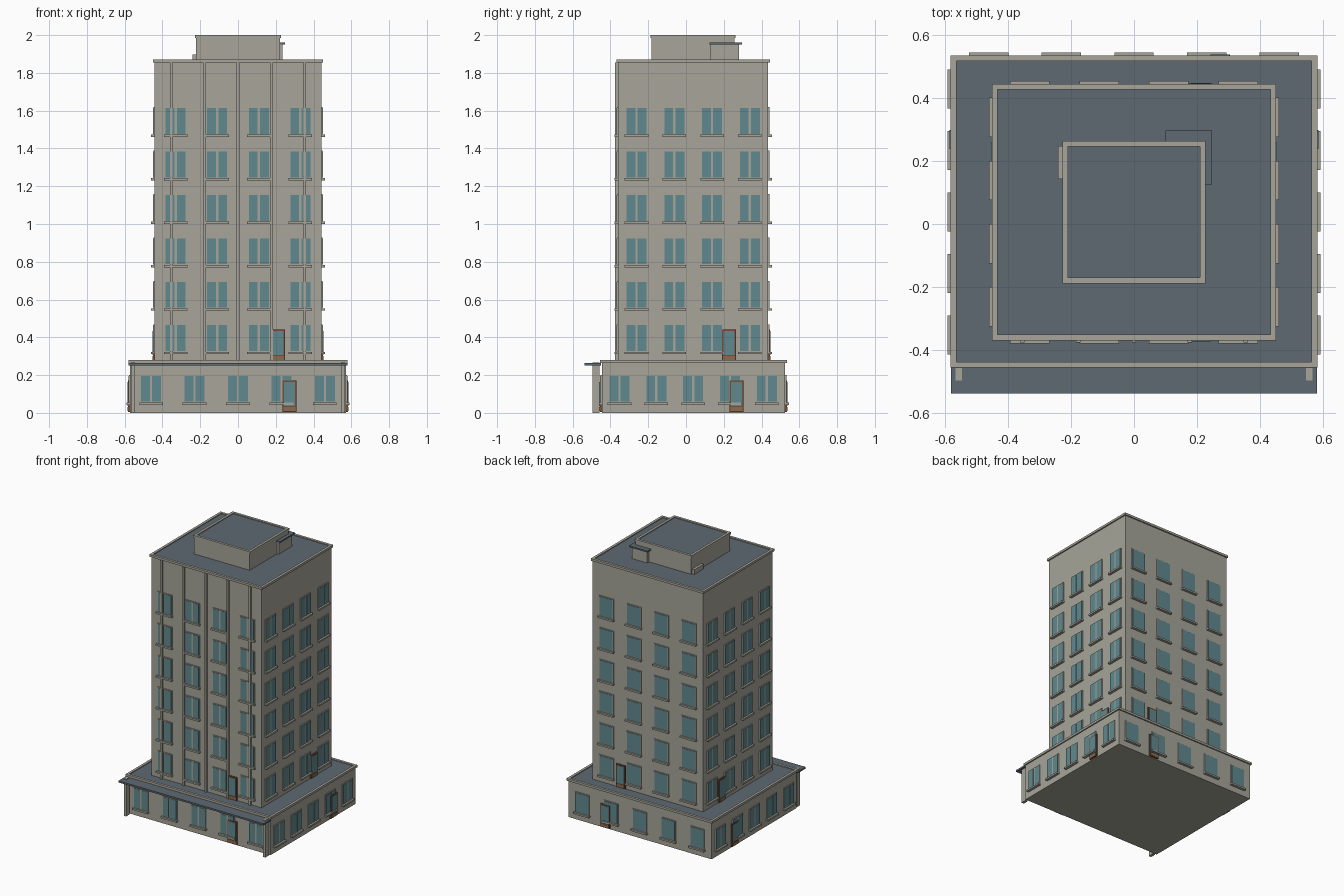
import bpy, bmesh

if "Cube" in bpy.data.objects:
    bpy.data.objects.remove(bpy.data.objects["Cube"])


def material(name, rgb):
    m = bpy.data.materials.new(name)
    m.diffuse_color = (*rgb, 1)
    m.use_nodes = True
    m.node_tree.nodes["Principled BSDF"].inputs["Base Color"].default_value = m.diffuse_color
    return m


STONE = material("warm grey stone", (0.385, 0.375, 0.32))
SLATE = material("slate roof", (0.112, 0.142, 0.165))
GLASS = material("teal glass", (0.115, 0.25, 0.275))
WOOD = material("brown door panel", (0.27, 0.145, 0.075))
DARKWOOD = material("dark brown door frame", (0.18, 0.078, 0.036))


def part(name, mat, boxes):
    """One object from boxes given as (x0, x1, y0, y1, z0, z1)."""
    bm = bmesh.new()
    for x0, x1, y0, y1, z0, z1 in boxes:
        cube = bmesh.ops.create_cube(bm, size=1)
        for v in cube["verts"]:
            v.co = ((x0 + x1) / 2 + v.co.x * (x1 - x0),
                    (y0 + y1) / 2 + v.co.y * (y1 - y0),
                    (z0 + z1) / 2 + v.co.z * (z1 - z0))
    mesh = bpy.data.meshes.new(name)
    bm.to_mesh(mesh)
    bm.free()
    mesh.materials.append(mat)
    ob = bpy.data.objects.new(name, mesh)
    bpy.context.collection.objects.link(ob)
    return ob


def on_wall(side, walls, u, w, z0, z1, depth):
    """Box of width w centred at u along a wall, standing out by depth."""
    x, y0, y1 = walls
    a, b = u - w / 2, u + w / 2
    e = 0.003  # sunk a little into the wall
    return {"front": (a, b, y0 - depth, y0 + e, z0, z1),
            "back": (a, b, y1 - e, y1 + depth, z0, z1),
            "right": (x - e, x + depth, a, b, z0, z1),
            "left": (-x - depth, -x + e, a, b, z0, z1)}[side]


def block(name, walls, z0, z1, lip=0.009, width=0.018):
    """Walls, raised roof edge and slate roof of one storey block."""
    x, y0, y1 = walls
    part(name + "_walls", STONE, [(-x, x, y0, y1, z0, z1 - 0.014)])
    X, a, b = x + lip, y0 - lip, y1 + lip
    t0 = z1 - 0.016
    part(name + "_roof_edge", STONE, [
        (-X, X, a, a + width, t0, z1), (-X, X, b - width, b, t0, z1),
        (-X, -X + width, a + width, b - width, t0, z1),
        (X - width, X, a + width, b - width, t0, z1)])
    part(name + "_roof", SLATE, [(-X + width, X - width, a + width, b - width,
                                  z1 - 0.016, z1 - 0.006)])


def openings(name, walls, rows, x_centres, y_centres, door_z, door_x, door_y):
    """Windows in rows and one door on each of the four sides."""
    frames, panes, sills = [], [], []
    jambs, panels, door_glass = [], [], []
    for side in ("front", "back", "left", "right"):
        along_x = side in ("front", "back")

        def box(u, w, z0, z1, depth):
            return on_wall(side, walls, u, w, z0, z1, depth)

        for z in rows:  # z is the underside of the window
            for u in (x_centres if along_x else y_centres):
                frames.append(box(u, 0.115, z, z + 0.146, 0.006))
                sills.append(box(u, 0.125, z - 0.012, z, 0.019))
                if side == "back":
                    panes.append(box(u, 0.105, z + 0.004, z + 0.141, 0.008))
                else:  # two panes with a mullion between
                    for s in (-1, 1):
                        panes.append(box(u + s * 0.0295, 0.047, z + 0.004,
                                         z + 0.141, 0.008))
        u, z = (door_x if along_x else door_y), door_z
        jambs.append(box(u, 0.074, z, z + 0.166, 0.01))
        panels.append(box(u, 0.062, z + 0.003, z + 0.026, 0.0125))
        door_glass.append(box(u, 0.060, z + 0.03, z + 0.158, 0.0125))
    part(name + "_window_frames", STONE, frames)
    part(name + "_window_sills", STONE, sills)
    part(name + "_window_glass", GLASS, panes)
    part(name + "_door_frames", DARKWOOD, jambs)
    part(name + "_door_panels", WOOD, panels)
    part(name + "_door_glass", GLASS, door_glass)


# wide ground-floor podium
podium = (0.572, -0.446, 0.525)
block("podium", podium, 0, 0.28)
openings("podium", podium, [0.055], [0.23 * i for i in range(-2, 3)],
         [0.038 + 0.195 * i for i in range(-2, 3)], 0.006, 0.273, 0.267)

# entrance canopy with a slim post at each end
part("canopy", SLATE, [(-0.58, 0.58, -0.537, -0.45, 0.252, 0.264)])
part("canopy_posts", STONE, [(s * 0.556 - 0.01, s * 0.556 + 0.01, -0.496, -0.457,
                              0, 0.268) for s in (-1, 1)])

# six-storey tower
tower = (0.441, -0.36, 0.435)
block("tower", tower, 0.265, 1.87)
openings("tower", tower, [0.323 + 0.23 * i for i in range(6)],
         [-0.33, -0.11, 0.11, 0.33], [0.038 + 0.2 * i for i in (-1.5, -0.5, 0.5, 1.5)],
         0.276, 0.212, 0.228)

# vertical ribs on the front of the tower
part("front_ribs", STONE, [on_wall("front", tower, 0.177 * i, 0.014, 0.274, 1.855, 0.015)
                           for i in range(-2, 3)])

# rooftop plant room, stair hut with its flat roof, and a low wall vent
block("plant_room", (0.222, -0.183, 0.258), 1.858, 2.0, lip=0.005)
part("stair_hut", STONE, [(0.115, 0.235, 0.13, 0.28, 1.86, 1.952)])
part("stair_hut_roof", SLATE, [(0.10, 0.248, 0.125, 0.297, 1.95, 1.96)])
part("wall_vent", STONE, [(-0.241, -0.22, 0.142, 0.248, 1.86, 1.898)])
